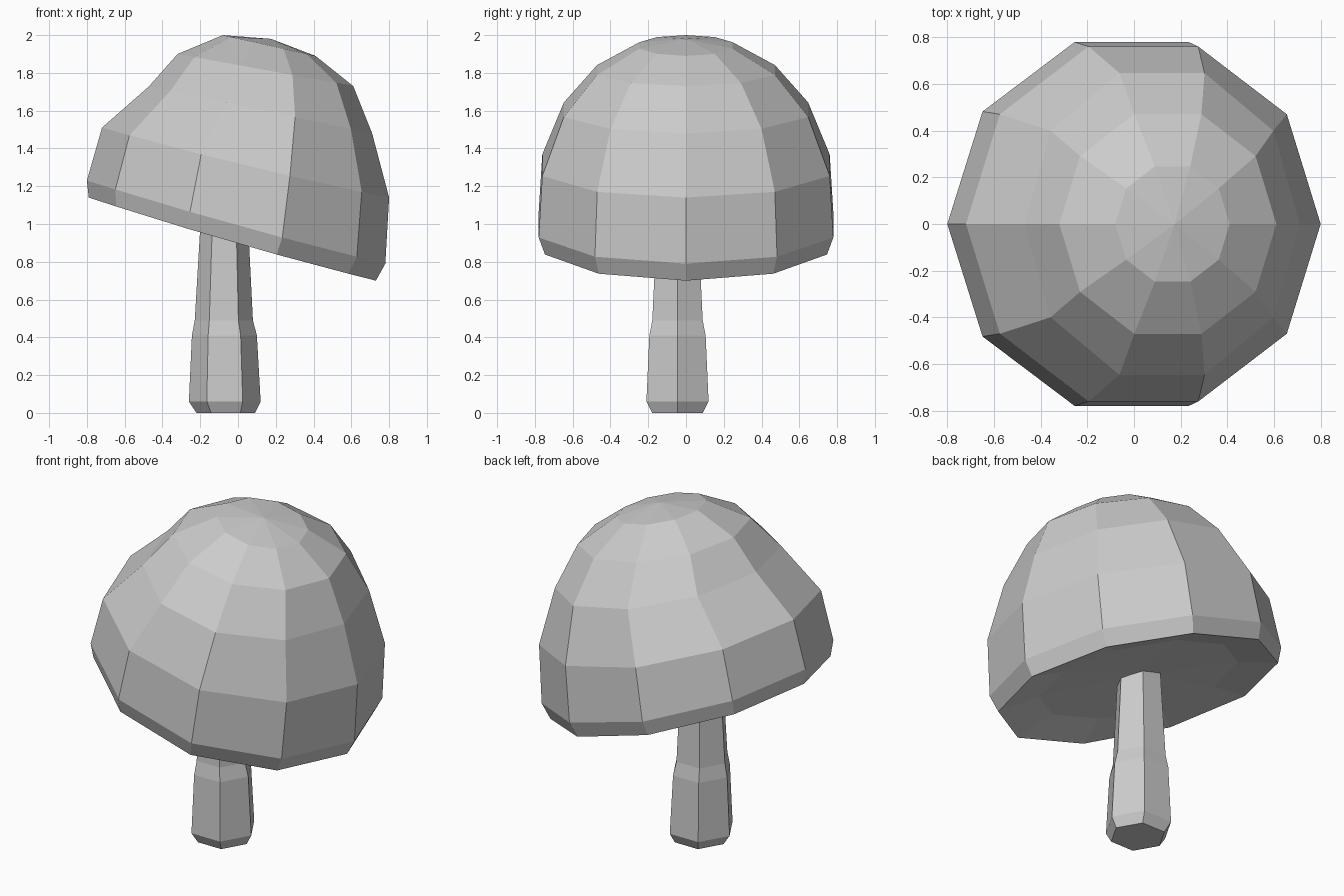
import bpy, bmesh
from math import cos, sin, tau

if "Cube" in bpy.data.objects:
    bpy.data.objects.remove(bpy.data.objects["Cube"])


def make_lathe(name, sides, rings, start_tip=None, end_tip=None):
    """Skin tilted rings: (x_left, x_right, y_centre, y_radius, z_left, z_right, sag)."""
    bm = bmesh.new()
    loops = []
    for xl, xr, yc, ry, zl, zr, sag in rings:
        loop = []
        for i in range(sides):
            c, s = cos(tau * i / sides), sin(tau * i / sides)
            t = (1 + c) / 2
            loop.append(bm.verts.new((xl + (xr - xl) * t, yc + ry * s,
                                      zl + (zr - zl) * t - sag * s * s)))
        loops.append(loop)
    for a, b in zip(loops, loops[1:]):
        for i in range(sides):
            j = (i + 1) % sides
            bm.faces.new((a[i], a[j], b[j], b[i]))
    # Close each end with a fan to a tip, or a flat polygon
    for loop, tip in ((loops[0], start_tip), (loops[-1], end_tip)):
        if tip:
            v = bm.verts.new(tip)
            for i in range(sides):
                bm.faces.new((loop[i], loop[(i + 1) % sides], v))
        else:
            bm.faces.new(loop)
    bmesh.ops.recalc_face_normals(bm, faces=bm.faces)
    mesh = bpy.data.meshes.new(name)
    bm.to_mesh(mesh)
    bm.free()
    obj = bpy.data.objects.new(name, mesh)
    bpy.context.collection.objects.link(obj)
    return obj


# Tilted ten-sided cap, from the crown down to the rim and shallow underside
make_lathe("cap", 10, [
    (-0.08, 0.41, 0, 0.26, 2.00, 1.89, 0.0),
    (-0.32, 0.61, 0, 0.495, 1.90, 1.73, 0.0),
    (-0.47, 0.71, 0, 0.68, 1.73, 1.48, 0.0),
    (-0.72, 0.80, 0, 0.80, 1.51, 1.14, 0.015),
    (-0.80, 0.78, 0, 0.82, 1.23, 0.79, 0.015),
    (-0.79, 0.73, 0, 0.785, 1.14, 0.70, 0.015),
    (-0.57, 0.51, 0, 0.56, 1.12, 0.81, 0.0),
], start_tip=(0.175, 0, 1.98), end_tip=(-0.03, 0, 0.99))

# Six-sided stem with a chamfered foot and a small step halfway up
stem_profile = [(-0.065, 0.155, 0.0), (-0.07, 0.19, 0.06), (-0.072, 0.172, 0.41),
                (-0.075, 0.154, 0.49), (-0.073, 0.130, 0.93), (-0.073, 0.125, 1.03)]
make_lathe("stem", 6, [(x - r, x + r, -0.045, r, z, z, 0.0)
                       for x, r, z in stem_profile])
